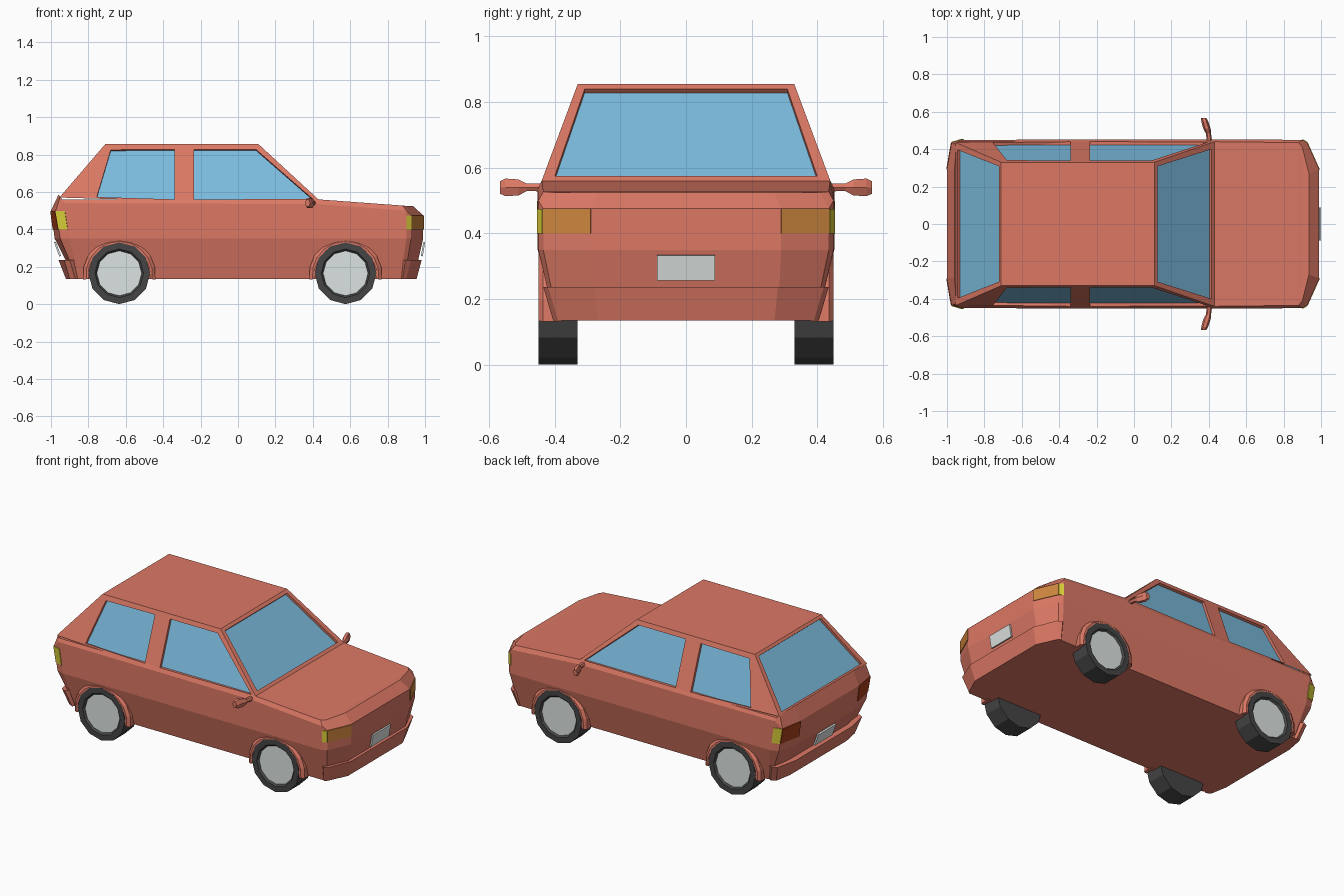
import bpy, bmesh
from math import sin, cos, pi, radians
from mathutils import Vector

if "Cube" in bpy.data.objects:
    bpy.data.objects.remove(bpy.data.objects["Cube"])


def material(name, rgb):
    m = bpy.data.materials.new(name)
    m.diffuse_color = (*rgb, 1)
    m.use_nodes = True
    m.node_tree.nodes["Principled BSDF"].inputs["Base Color"].default_value = m.diffuse_color
    return m


PAINT = material("paint", (0.72, 0.19, 0.13))
GLASS = material("glass", (0.20, 0.50, 0.73))
RUBBER = material("rubber", (0.06, 0.06, 0.06))
SILVER = material("silver", (0.72, 0.77, 0.76))
ORANGE = material("orange", (0.62, 0.24, 0.05))
YELLOW = material("yellow", (0.70, 0.62, 0.04))
RED = material("red", (0.40, 0.05, 0.01))


def build(name, faces, mat, recalc=True):
    """Make an object from a list of faces, each a list of points."""
    bm = bmesh.new()
    for f in faces:
        bm.faces.new([bm.verts.new(p) for p in f])
    bmesh.ops.remove_doubles(bm, verts=bm.verts, dist=0.0005)
    if recalc:
        bmesh.ops.recalc_face_normals(bm, faces=bm.faces)
    me = bpy.data.meshes.new(name)
    bm.to_mesh(me)
    bm.free()
    me.materials.append(mat)
    ob = bpy.data.objects.new(name, me)
    bpy.context.collection.objects.link(ob)
    return ob


def bridge(rings):
    faces = []
    for a, b in zip(rings, rings[1:]):
        n = len(a)
        faces += [[a[i], a[(i + 1) % n], b[(i + 1) % n], b[i]] for i in range(n)]
    return faces


def loft(name, rings, mat):
    return build(name, bridge(rings) + [rings[0], rings[-1]], mat)


def mir(p):
    return (p[0], -p[1], p[2])


def shell(name, levels, mat):
    """Loft half outlines mirrored in y, capped with strips across the width."""
    rings = [h + [mir(p) for p in reversed(h)] for h in levels]
    faces = bridge(rings)
    for h in (levels[0], levels[-1]):
        faces += [[a, b, mir(b), mir(a)] for a, b in zip(h, h[1:])]
    return build(name, faces, mat)


def flat(z, pts):
    return [(x, y, z) for x, y in pts]


# Lower body: sill, waist, shoulder and hood/belt outlines
shell("body", [
    flat(.135, [(.94, .28), (.89, .39), (.87, .40), (.43, .40),
                (-.85, .40), (-.86, .39), (-.87, .28)]),
    flat(.35, [(.99, .29), (.925, .435), (.90, .45), (.43, .452),
               (-.90, .45), (-.95, .435), (-.98, .29)]),
    [(.99, .29, .475), (.925, .435, .475), (.90, .45, .50), (.43, .452, .535),
     (-.93, .45, .54), (-.975, .435, .50), (-1.0, .29, .50)],
    [(.935, .27, .525), (.90, .41, .525), (.88, .435, .527), (.43, .44, .56),
     (-.94, .44, .56), (-.95, .425, .575), (-.96, .29, .585)],
], PAINT)

# Bumpers
shell("front_bumper", [
    flat(.135, [(.955, .27), (.90, .39), (.88, .405), (.84, .36)]),
    flat(.237, [(.982, .28), (.925, .42), (.895, .435), (.84, .38)])], PAINT)
shell("rear_bumper", [
    flat(.135, [(-.92, .28), (-.90, .39), (-.87, .405), (-.82, .36)]),
    flat(.237, [(-.96, .28), (-.93, .42), (-.90, .435), (-.82, .38)])], PAINT)

# Cabin: each window is a frame, recess walls and a sunken pane
frame, panes = [], []
CENTRE = Vector((-.3, 0, .6))


def window(outer, inner, depth=.016):
    outer = [Vector(p) for p in outer]
    inner = [Vector(p) for p in inner]
    n = (outer[2] - outer[0]).cross(outer[3] - outer[1]).normalized()
    out = n.dot(outer[0] - CENTRE) > 0
    if not out:
        n = -n
    sunk = [p - n * depth for p in inner]
    frame.extend(bridge([outer, inner, sunk]))
    panes.append(sunk if out else sunk[::-1])


def side(pts, s):
    return [(x, s * (.44 - .11 * (z - .56) / .295), z) for x, z in pts]


def blend(q, u, v):
    a, b, c, d = [Vector(p) for p in q]
    return a.lerp(b, u).lerp(d.lerp(c, u), v)


REAR_LOW, REAR_TOP = (-.955, .57), (-.71, .855)
FRONT_LOW, FRONT_TOP = (.43, .56), (.11, .855)
POST_LOW, POST_TOP = (-.285, .55), (-.285, .855)
for s in (1, -1):
    window(side([FRONT_TOP, FRONT_LOW, POST_LOW, POST_TOP], s),
           side([(.095, .828), (.40, .562), (-.235, .56), (-.235, .828)], s))
    window(side([POST_TOP, POST_LOW, REAR_LOW, REAR_TOP], s),
           side([(-.34, .828), (-.34, .56), (-.755, .573), (-.68, .825)], s))
for top, low in ((FRONT_TOP, FRONT_LOW), (REAR_TOP, REAR_LOW)):
    t, b = side([top, low], 1)
    quad = [t, mir(t), mir(b), b]
    window(quad, [blend(quad, u, v) for u, v in
                  ((.04, .05), (.96, .05), (.96, .95), (.04, .95))])
rf, rp, rr = side([FRONT_TOP, POST_TOP, REAR_TOP], 1)
frame.append([rf, rp, rr, mir(rr), mir(rp), mir(rf)])
build("cabin", frame, PAINT)
build("windows", panes, GLASS, recalc=False)


def circle(r, y, x, z, n=12):
    return [(x + r * sin(2 * pi * i / n), y, z + r * cos(2 * pi * i / n))
            for i in range(n)]


# Wheels, hub discs and wheel arch lips
for end, wx in (("front", .575), ("rear", -.635)):
    for label, s in (("left", 1), ("right", -1)):
        loft(f"{end}_{label}_tyre", [circle(r, s * y, wx, .165) for r, y in
             ((.165, .33), (.165, .45), (.13, .45), (.118, .436))], RUBBER)
        loft(f"{end}_{label}_hub", [circle(.12, s * y, wx, .165) for y in
             (.43, .439)], SILVER)
        arch = []
        for i in range(11):
            a = radians(-8 + 19.6 * i)
            arch.append([(wx + r * cos(a), s * y, .158 + r * sin(a)) for r, y in
                         ((.166, .38), (.166, .449), (.178, .449), (.195, .436), (.195, .38))])
        loft(f"{end}_{label}_arch", arch, PAINT)

# Door mirrors: hexagonal section swept outwards
for label, s in (("left", 1), ("right", -1)):
    rings = []
    for x, y, w, h in ((.405, .43, .014, .014), (.398, .485, .014, .013), (.390, .51, .020, .028),
                       (.378, .55, .018, .031), (.372, .567, .014, .022)):
        rings.append([(x + w * cos(k * pi / 3), s * y, .54 + h * sin(k * pi / 3))
                      for k in range(6)])
    loft(f"{label}_mirror", rings, PAINT)


def patch(name, quad, mat, thick=.004):
    """Thin slab laid over the body, pushed away from the car's middle."""
    q = [Vector(p) for p in quad]
    n = (q[2] - q[0]).cross(q[3] - q[1]).normalized()
    if n.dot(q[0] - Vector((0, 0, .4))) < 0:
        n = -n
    loft(name, [[p - n * .004 for p in q], [p + n * thick for p in q]], mat)


# Corner lamps
for label, s in (("left", 1), ("right", -1)):
    patch(f"{label}_headlamp", [(.99, s * .29, .40), (.925, s * .435, .40),
          (.925, s * .435, .474), (.99, s * .29, .474)], ORANGE)
    patch(f"{label}_front_marker", [(.925, s * .435, .40), (.90, s * .45, .40),
          (.90, s * .45, .474), (.925, s * .435, .474)], YELLOW)
    patch(f"{label}_tail_lamp", [(-.987, s * .29, .40), (-.958, s * .435, .40),
          (-.975, s * .435, .498), (-1.0, s * .29, .498)], RED)
    patch(f"{label}_rear_marker", [(-.958, s * .435, .40), (-.91, s * .45, .40),
          (-.925, s * .45, .498), (-.975, s * .435, .498)], YELLOW)

# Blank plates
for name, lo, hi in (("front_plate", .982, .995), ("rear_plate", -.95, -.978)):
    patch(name, [(lo, -.088, .257), (lo, .088, .257), (hi, .088, .333), (hi, -.088, .333)],
          SILVER, .006)
